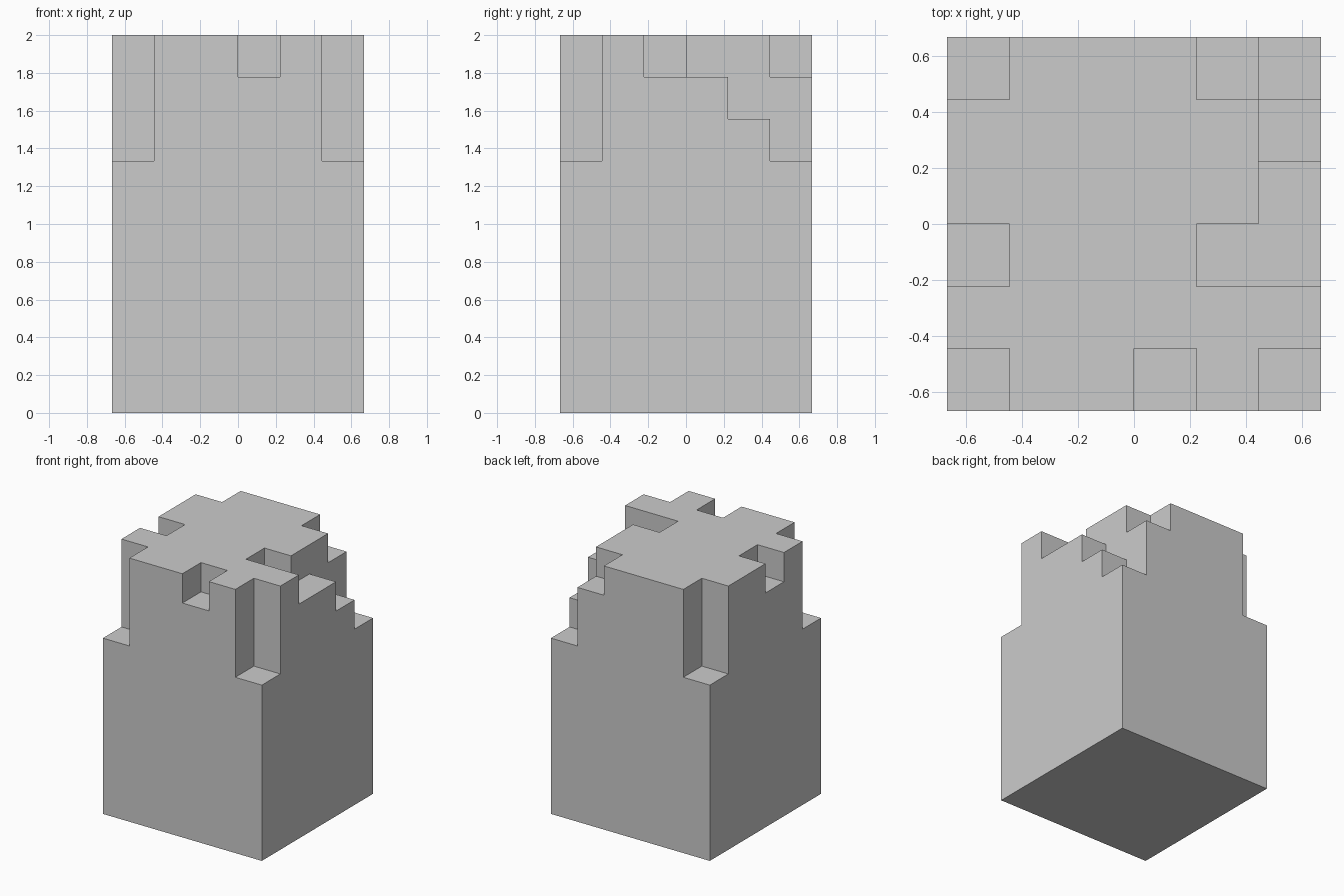
import bpy, bmesh
from mathutils import Vector

if "Cube" in bpy.data.objects:
    bpy.data.objects.remove(bpy.data.objects["Cube"])

U = 2 / 9            # one cell of the block grid
N, H = 6, 9          # cells across, cells high

# Columns cut lower than full height: (column x, row y) -> height in cells
LOW = {
    (0, 0): 6, (5, 0): 6, (0, 5): 6, (5, 5): 6,   # deep corner notches
    (3, 0): 8, (0, 2): 8, (4, 5): 8,              # shallow edge notches
    (4, 2): 8, (5, 2): 8, (5, 3): 8, (5, 4): 7,   # stepped right side
}


def solid(c):
    i, j, k = c
    return 0 <= i < N and 0 <= j < N and 0 <= k < LOW.get((i, j), H)


bm = bmesh.new()
verts = {}


def vert(p):
    key = tuple(round(v) for v in p)
    if key not in verts:
        x, y, z = key
        verts[key] = bm.verts.new(((x - N / 2) * U, (y - N / 2) * U, z * U))
    return verts[key]


# Outer faces of the filled cells
for i in range(N):
    for j in range(N):
        for k in range(LOW.get((i, j), H)):
            for axis in range(3):
                for sign in (-1, 1):
                    n = Vector((0, 0, 0))
                    n[axis] = sign
                    cell = Vector((i, j, k))
                    if solid(tuple(round(v) for v in cell + n)):
                        continue
                    a = Vector((0, 0, 0))
                    a[(axis + 1) % 3] = 1
                    b = n.cross(a)
                    mid = cell + Vector((.5, .5, .5)) + n / 2
                    bm.faces.new([vert(mid + (a * s + b * t) / 2) for s, t in
                                  ((-1, -1), (1, -1), (1, 1), (-1, 1))])

# Merge the cell faces into large flat faces
bmesh.ops.dissolve_limit(bm, angle_limit=0.01, verts=bm.verts[:], edges=bm.edges[:])
bmesh.ops.recalc_face_normals(bm, faces=bm.faces[:])

mesh = bpy.data.meshes.new("notched_block")
bm.to_mesh(mesh)
bm.free()
bpy.context.collection.objects.link(bpy.data.objects.new("notched_block", mesh))
